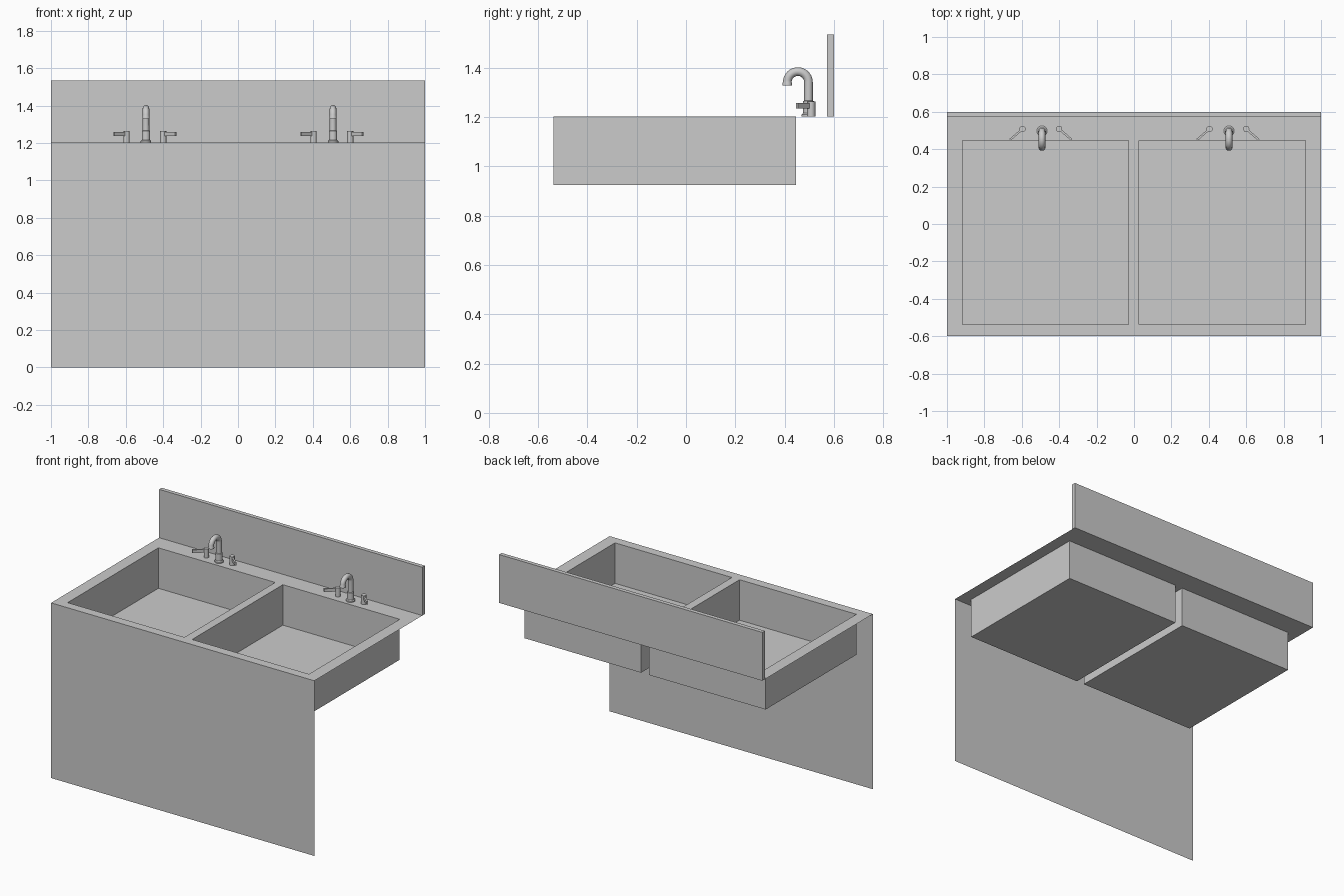
import bpy, bmesh, math
from mathutils import Vector, Matrix

if "Cube" in bpy.data.objects:
    bpy.data.objects.remove(bpy.data.objects["Cube"])

grey = bpy.data.materials.new("light grey")
grey.diffuse_color = (0.6, 0.6, 0.6, 1)
grey.use_nodes = True
grey.node_tree.nodes["Principled BSDF"].inputs["Base Color"].default_value = grey.diffuse_color

TOP = 1.203
BASINS = [(-0.918, -0.03), (0.028, 0.916)]
BY0, BY1, FLOOR = -0.538, 0.447, 0.925


def finish(name, bm, smooth=False, merge=True):
    if merge:
        bmesh.ops.remove_doubles(bm, verts=bm.verts, dist=1e-5)
    me = bpy.data.meshes.new(name)
    bm.to_mesh(me)
    bm.free()
    me.materials.append(grey)
    ob = bpy.data.objects.new(name, me)
    bpy.context.collection.objects.link(ob)
    if smooth:
        bpy.ops.object.select_all(action='DESELECT')
        ob.select_set(True)
        bpy.context.view_layer.objects.active = ob
        bpy.ops.object.shade_smooth_by_angle(angle=math.radians(40))
    return ob


def quad(bm, *pts):
    bm.faces.new([bm.verts.new(p) for p in pts])


def sweep(bm, path, seg=20):
    """Tube through (point, tangent, radius) stations lying in the YZ plane."""
    side = Vector((1, 0, 0))
    rings = []
    for p, t, r in path:
        up = Vector(t).normalized().cross(side)
        rings.append([bm.verts.new(Vector(p) + r * (math.cos(a) * side + math.sin(a) * up))
                      for a in (2 * math.pi * i / seg for i in range(seg))])
    for a, b in zip(rings, rings[1:]):
        for i in range(seg):
            j = (i + 1) % seg
            bm.faces.new((a[i], a[j], b[j], b[i]))
    bm.faces.new(rings[0][::-1])
    bm.faces.new(rings[-1])
    bmesh.ops.recalc_face_normals(bm, faces=bm.faces)


# front panel: one thin sheet
bm = bmesh.new()
quad(bm, (-1, -0.6, 0), (1, -0.6, 0), (1, -0.6, TOP), (-1, -0.6, TOP))
finish("front_panel", bm)

# counter sheet with two openings
bm = bmesh.new()
xs = [-1, *BASINS[0], *BASINS[1], 1]
ys = [-0.6, BY0, BY1, 0.6]
for i in range(5):
    for j in range(3):
        if j == 1 and i in (1, 3):
            continue
        quad(bm, (xs[i], ys[j], TOP), (xs[i + 1], ys[j], TOP),
             (xs[i + 1], ys[j + 1], TOP), (xs[i], ys[j + 1], TOP))
finish("countertop", bm)

# basins: open sheet boxes facing inwards
for side, (x0, x1) in zip(("left", "right"), BASINS):
    bm = bmesh.new()
    c = [(x0, BY0), (x1, BY0), (x1, BY1), (x0, BY1)]
    quad(bm, *[(x, y, FLOOR) for x, y in c])
    for k in range(4):
        a, b = c[k], c[(k + 1) % 4]
        quad(bm, (*b, FLOOR), (*a, FLOOR), (*a, TOP), (*b, TOP))
    finish(side + "_basin", bm)

# backsplash
bm = bmesh.new()
bmesh.ops.create_cube(bm, size=1, matrix=Matrix.Translation((0, 0.586, (TOP + 1.535) / 2))
                      @ Matrix.Diagonal((2, 0.028, 1.535 - TOP, 1)))
finish("backsplash", bm)

# faucets
for side, fx in (("left", -0.492), ("right", 0.508)):
    # gooseneck spout with flange, collar and outlet lip
    py, R, cz, r = 0.497, 0.043, 1.342, 0.0175
    up = (0, 0, 1)
    path = [((fx, py, TOP + z), up, rad) for z, rad in
            ((0, 0.028), (0.008, 0.028), (0.013, 0.022), (0.062, 0.022), (0.064, r))]
    for k in range(17):
        a = math.pi * k / 16
        path.append(((fx, py - R + R * math.cos(a), cz + R * math.sin(a)),
                     (0, -math.sin(a), math.cos(a)), r))
    down = (0, 0, -1)
    path += [((fx, py - 2 * R, 1.337), down, 0.0195), ((fx, py - 2 * R, 1.329), down, 0.0195)]
    bm = bmesh.new()
    sweep(bm, path)
    finish(side + "_spout", bm, True)

    # handles: round stem with a diagonal lever
    for hand, s in (("left", -1), ("right", 1)):
        hx, hy = fx + s * 0.098 - 0.006, 0.508
        bm = bmesh.new()
        sweep(bm, [((hx, hy, z), up, 0.0165) for z in (TOP, 1.264)], 16)
        finish(f"{side}_faucet_{hand}_stem", bm, True)
        bm = bmesh.new()
        d = Vector((s * 0.067, -0.058, 0))
        mid = Vector((hx, hy, 1.247)) + d / 2
        bmesh.ops.create_cube(bm, size=1, matrix=Matrix.Translation(mid)
                              @ Matrix.Rotation(math.atan2(d.y, d.x), 4, 'Z')
                              @ Matrix.Diagonal((d.length, 0.011, 0.022, 1)))
        finish(f"{side}_faucet_{hand}_lever", bm)
